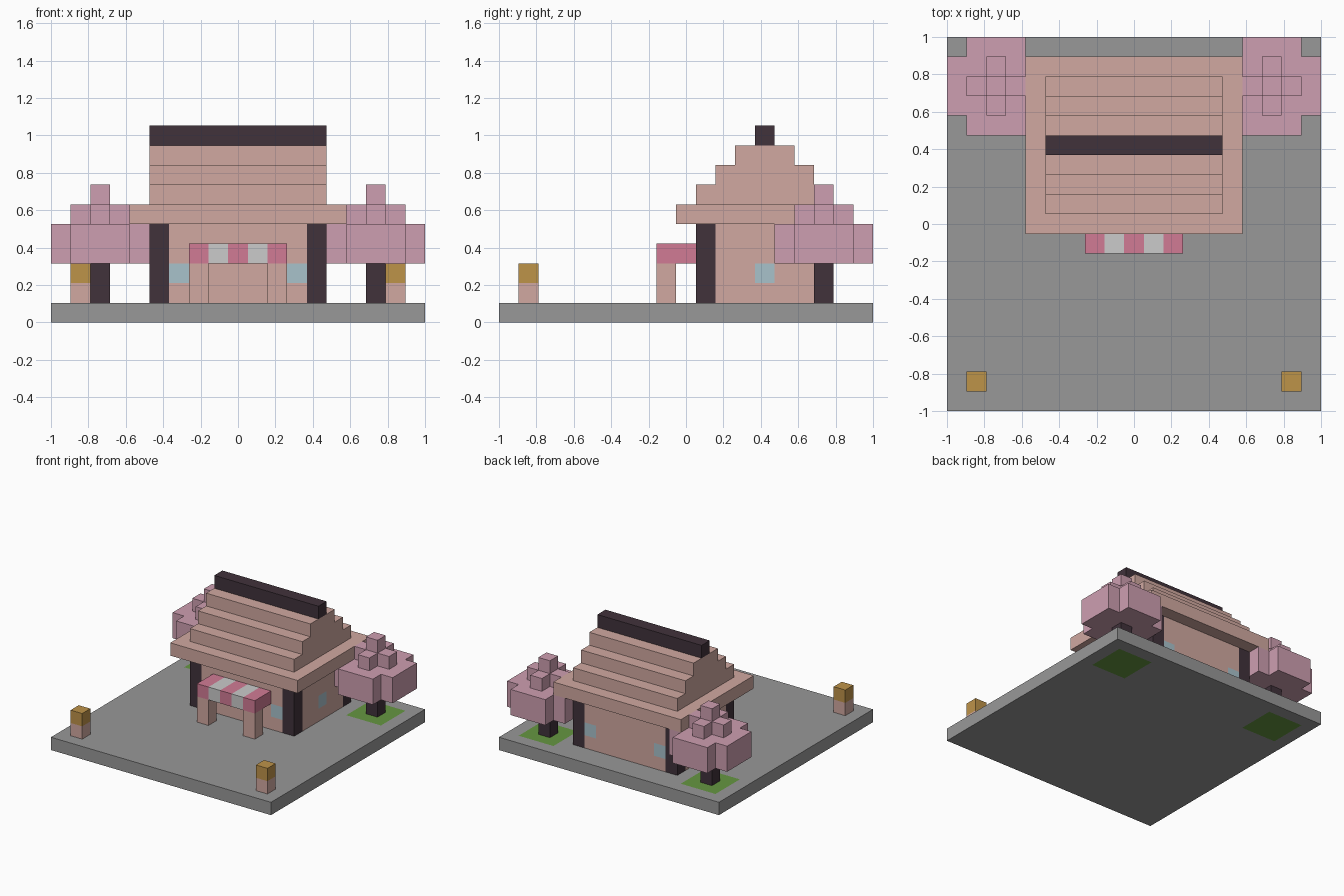
import bpy
import bmesh
from math import pi
from mathutils import Matrix, Vector

U = 2 / 19  # one block

if "Cube" in bpy.data.objects:
    bpy.data.objects.remove(bpy.data.objects["Cube"], do_unlink=True)


def material(name, rgb):
    linear = [((c / 255 + 0.055) / 1.055) ** 2.4 for c in rgb] + [1]
    mat = bpy.data.materials.new(name)
    mat.use_nodes = True
    mat.diffuse_color = linear
    bsdf = mat.node_tree.nodes["Principled BSDF"]
    bsdf.inputs["Base Color"].default_value = linear
    bsdf.inputs["Roughness"].default_value = 0.9
    return mat


STONE = material("stone grey", (152, 152, 152))
GRASS = material("grass green", (101, 150, 65))
PLANK = material("pale pink wood", (209, 169, 161))
DARK = material("dark wood", (65, 50, 59))
LEAF = material("blossom pink", (206, 159, 177))
ROSE = material("rose cloth", (209, 123, 149))
WHITE = material("white cloth", (203, 203, 203))
GLASS = material("pale blue glass", (169, 194, 203))
AMBER = material("amber lamp", (190, 147, 73))


def finish(name, bm, mats, rule=None):
    """Colour faces by rule (in block units), scale to size and link."""
    if rule:
        for f in bm.faces:
            f.material_index = int(rule(f.calc_center_median(), f.normal))
    bmesh.ops.scale(bm, vec=(U, U, U), verts=bm.verts)
    mesh = bpy.data.meshes.new(name)
    bm.to_mesh(mesh)
    bm.free()
    for m in mats:
        mesh.materials.append(m)
    bpy.context.collection.objects.link(bpy.data.objects.new(name, mesh))


def box(name, x, y, z, *mats, cuts=(), rule=None):
    """Box between block coordinates; cuts are (axis, position) pairs."""
    bm = bmesh.new()
    size = [b - a for a, b in (x, y, z)]
    mid = [(a + b) / 2 for a, b in (x, y, z)]
    bmesh.ops.create_cube(bm, size=1, matrix=Matrix.Translation(mid) @ Matrix.Diagonal(size + [1]))
    for axis, pos in cuts:
        normal = Vector([axis == i for i in range(3)])
        bmesh.ops.bisect_plane(bm, geom=bm.verts[:] + bm.edges[:] + bm.faces[:],
                               plane_co=normal * pos, plane_no=normal)
    bm.normal_update()
    finish(name, bm, mats, rule)


def cross_prism(name, cx, cy, reach, half, z, mat):
    """Plus-shaped block of foliage."""
    bm = bmesh.new()
    verts = []
    for k in range(4):
        turn = Matrix.Rotation(k * pi / 2, 3, 'Z')
        for p in ((reach, -half), (reach, half), (half, half)):
            verts.append(bm.verts.new(turn @ Vector((*p, 0)) + Vector((cx, cy, z[0]))))
    base = bm.faces.new(verts)
    top = bmesh.ops.extrude_face_region(bm, geom=[base], use_keep_orig=True)["geom"]
    bmesh.ops.translate(bm, vec=(0, 0, z[1] - z[0]),
                        verts=[v for v in top if isinstance(v, bmesh.types.BMVert)])
    bmesh.ops.recalc_face_normals(bm, faces=bm.faces)
    finish(name, bm, [mat])


def unit(c):
    return (c - 0.5, c + 0.5)


# Ground slab with grass patches under the trees
box("ground_slab", (-9.5, 9.5), (-9.5, 9.5), (0, 1), STONE, GRASS,
    cuts=[(0, s * p) for s in (-1, 1) for p in (5.5, 8.5)] + [(1, 5.5), (1, 8.5)],
    rule=lambda c, n: abs(n.z) > 0.5 and abs(abs(c.x) - 7) < 1 and abs(c.y - 7) < 1)

# Front and back walls, each with two windows
for name, y in (("front", 1), ("back", 7)):
    box(name + "_wall", (-3.5, 3.5), unit(y), (1, 5), PLANK, GLASS,
        cuts=[(0, -2.5), (0, 2.5), (2, 2), (2, 3)],
        rule=lambda c, n: abs(n.y) > 0.5 and abs(c.x) > 2.5 and 2 < c.z < 3)

for side, s in (("left", 1), ("right", -1)):
    # Side wall with a middle window, and corner posts
    box(side + "_wall", unit(4 * s), (1.5, 6.5), (1, 5), PLANK, GLASS,
        cuts=[(1, 3.5), (1, 4.5), (2, 2), (2, 3)],
        rule=lambda c, n: abs(n.x) > 0.5 and abs(c.y - 4) < 0.4 and 2 < c.z < 3)
    for end, y in (("front", 1), ("back", 7)):
        box(f"{end}_{side}_corner_post", unit(4 * s), unit(y), (1, 5), DARK)

    # Awning post
    box(side + "_awning_post", unit(2 * s), unit(-1), (1, 3), PLANK)

    # Lantern
    box(side + "_lantern_post", unit(8 * s), unit(-8), (1, 2), PLANK)
    box(side + "_lantern_lamp", unit(8 * s), unit(-8), (2, 3), AMBER)

    # Blossom tree
    box(side + "_tree_trunk", unit(7 * s), unit(7), (1, 3), DARK)
    cross_prism(side + "_tree_lower_foliage", 7 * s, 7, 2.5, 1.5, (3, 5), LEAF)
    cross_prism(side + "_tree_upper_foliage", 7 * s, 7, 1.5, 0.5, (5, 6), LEAF)
    box(side + "_tree_tip", unit(7 * s), unit(7), (6, 7), LEAF)

# Striped awning
box("awning", (-2.5, 2.5), (-1.5, 0.5), (3, 4), ROSE, WHITE,
    cuts=[(0, p) for p in (-1.5, -0.5, 0.5, 1.5)],
    rule=lambda c, n: abs(abs(c.x) - 1) < 0.4)

# Stepped roof
box("roof_eave", (-5.5, 5.5), (-0.5, 8.5), (5, 6), PLANK)
for i in range(3):
    half = 3.5 - i
    box(f"roof_step_{i + 1}", (-4.5, 4.5), (4 - half, 4 + half), (6 + i, 7 + i), PLANK)
box("roof_ridge", (-4.5, 4.5), unit(4), (9, 10), DARK)
